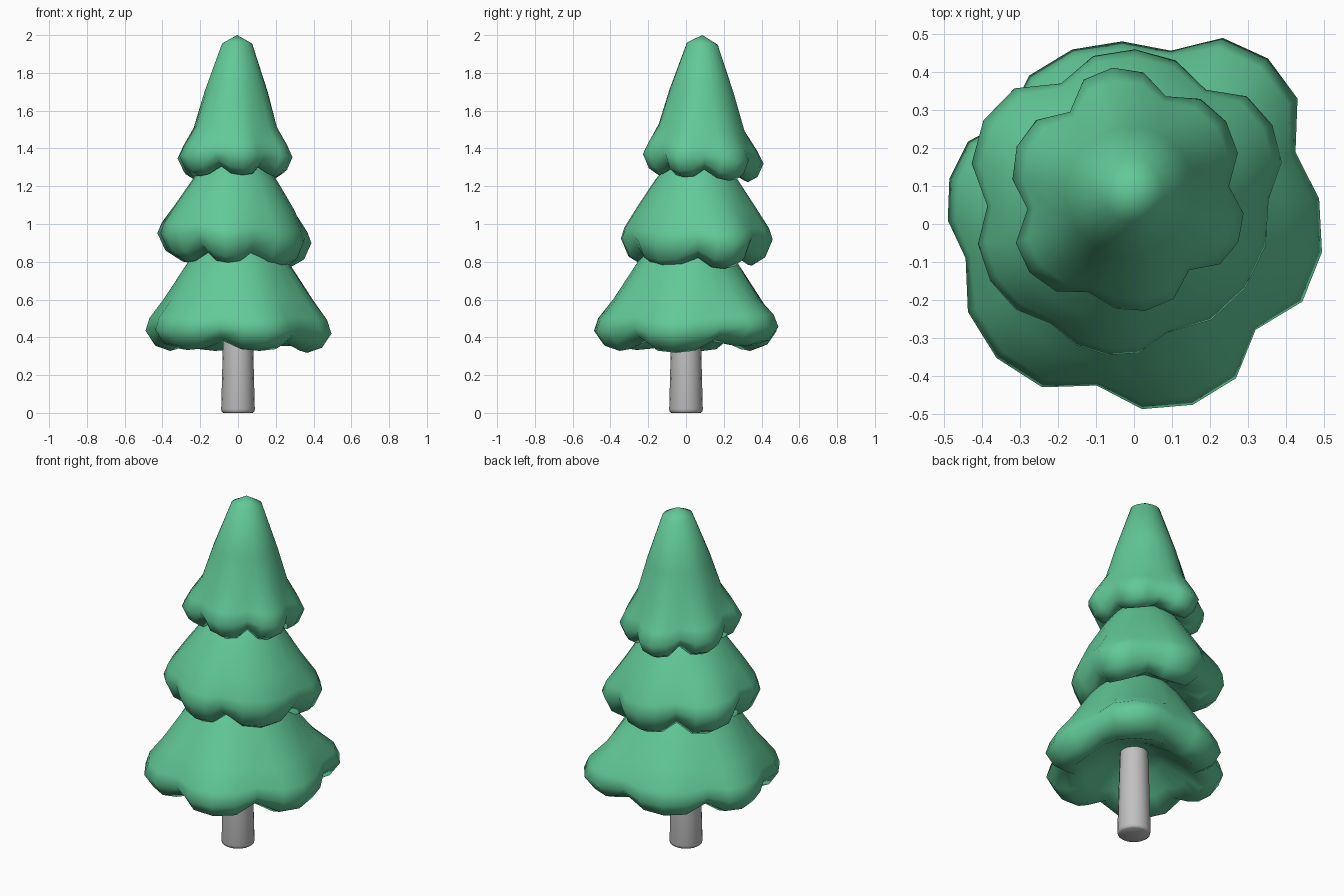
import bpy, bmesh, math

if "Cube" in bpy.data.objects:
    bpy.data.objects.remove(bpy.data.objects["Cube"])


def material(name, rgb):
    m = bpy.data.materials.new(name)
    m.diffuse_color = (*rgb, 1)
    m.use_nodes = True
    m.node_tree.nodes["Principled BSDF"].inputs["Base Color"].default_value = m.diffuse_color
    return m


GREEN = material("pine green", (0.122, 0.59, 0.315))
GREY = material("trunk grey", (0.53, 0.53, 0.53))
SEG = 4  # facets per lobe


def lathe(name, rings, mat, angle, tip=0.0):
    """Skin a stack of equal-length point rings and cap both ends."""
    bm = bmesh.new()
    vs = [[bm.verts.new(p) for p in ring] for ring in rings]
    n = len(vs[0])
    for a, b in zip(vs, vs[1:]):
        for i in range(n):
            bm.faces.new((a[i], a[(i + 1) % n], b[(i + 1) % n], b[i]))
    for ring, rise in ((vs[0], tip), (vs[-1], 0)):
        c = bm.verts.new([sum(v.co[k] for v in ring) / n for k in range(3)])
        c.co.z += rise
        for i in range(n):
            bm.faces.new((ring[i], ring[(i + 1) % n], c))
    bmesh.ops.recalc_face_normals(bm, faces=bm.faces)
    me = bpy.data.meshes.new(name)
    bm.to_mesh(me)
    bm.free()
    me.materials.append(mat)
    ob = bpy.data.objects.new(name, me)
    bpy.context.collection.objects.link(ob)
    bpy.ops.object.select_all(action='DESELECT')
    ob.select_set(True)
    bpy.context.view_layer.objects.active = ob
    bpy.ops.object.shade_smooth_by_angle(angle=math.radians(angle))


def tier(name, centre, notch_ang, notch_r, lobe_r, lobe_z, profile, tilt, lift):
    """Scalloped skirt; profile rows are (radius factor, z, lobe strength, notch lift)."""
    outline = []
    for k in range(6):
        a0, a1 = notch_ang[k], notch_ang[(k + 1) % 6] - (360 if k == 5 else 0)
        n0, n1 = notch_r[k], notch_r[(k + 1) % 6]
        for j in range(SEG):
            t = j / SEG
            s = math.sin(math.pi * t) ** 0.6
            base = n0 + (n1 - n0) * t
            outline.append((math.radians(a0 + (a1 - a0) * t), base, lobe_r[k] - base,
                            s, lobe_z[k]))
    rings = []
    for f, z, w, low in profile:
        ring = []
        for a, base, bulge, s, dz in outline:
            r = f * (base + bulge * s * w)
            x, y = r * math.cos(a), r * math.sin(a)
            ring.append((x + centre[0] * f, y + centre[1],
                         z + tilt[0] * x + tilt[1] * y + lift * low * (1 - s) + dz * s * w))
        rings.append(ring)
    lathe(name, rings, GREEN, 80, 0.045)


# Bottom skirt, slightly hollow underneath
tier("bottom_branches", (0, 0), [78, 24, -41, -103, -168.5, -219],
     [.466, .465, .424, .436, .452, .43], [.56, .5, .5, .505, .5, .487],
     [.025, -.01, 0, .005, 0, 0],
     [(.22, 1.0, 0, 0), (.59, .80, 0, 0), (.86, .60, .3, 0), (.97, .50, .85, .2),
      (1, .43, 1, .5), (.9, .355, 1, 1), (.74, .328, 1, 1), (.6, .385, .6, .5),
      (.35, .47, 0, 0), (.2, .5, 0, 0)], (0, 0), .05)

# Middle skirt
tier("middle_branches", (-.02, .06), [54.5, .6, -73, -121.5, -178, -241],
     [.36, .374, .362, .378, .366, .354], [.433, .388, .408, .415, .432, .4], [0] * 6,
     [(.25, 1.40, 0, 0), (.6, 1.235, 0, 0), (.85, 1.09, .15, 0), (.97, .98, .8, .2),
      (1, .92, 1, .5), (.9, .825, 1, 1), (.72, .78, 1, 1), (.58, .83, .5, .5),
      (.35, .87, 0, 0)], (-.065, 0), .06)

# Top cone
tier("top_branches", (-.02, .09), [67, 2, -52, -110, -169, -234],
     [.267, .27, .268, .287, .265, .253], [.318, .325, .322, .335, .31, .323], [0] * 6,
     [(.30, 1.955, 0, 0), (.63, 1.70, 0, 0), (.82, 1.51, .15, 0), (.94, 1.41, .75, .2),
      (1, 1.345, 1, .4), (.9, 1.272, 1, 1), (.74, 1.24, 1, 1), (.6, 1.275, .5, .5),
      (.35, 1.305, 0, 0)], (0, -.08), .05)

# Trunk: tapered post with a small rounded foot
lathe("trunk", [[(r * math.cos(i * math.pi / 8), r * math.sin(i * math.pi / 8), z)
                 for i in range(16)]
                for r, z in ((.074, .52), (.08, .36), (.089, .02), (.086, .006), (.078, 0))],
      GREY, 50)
